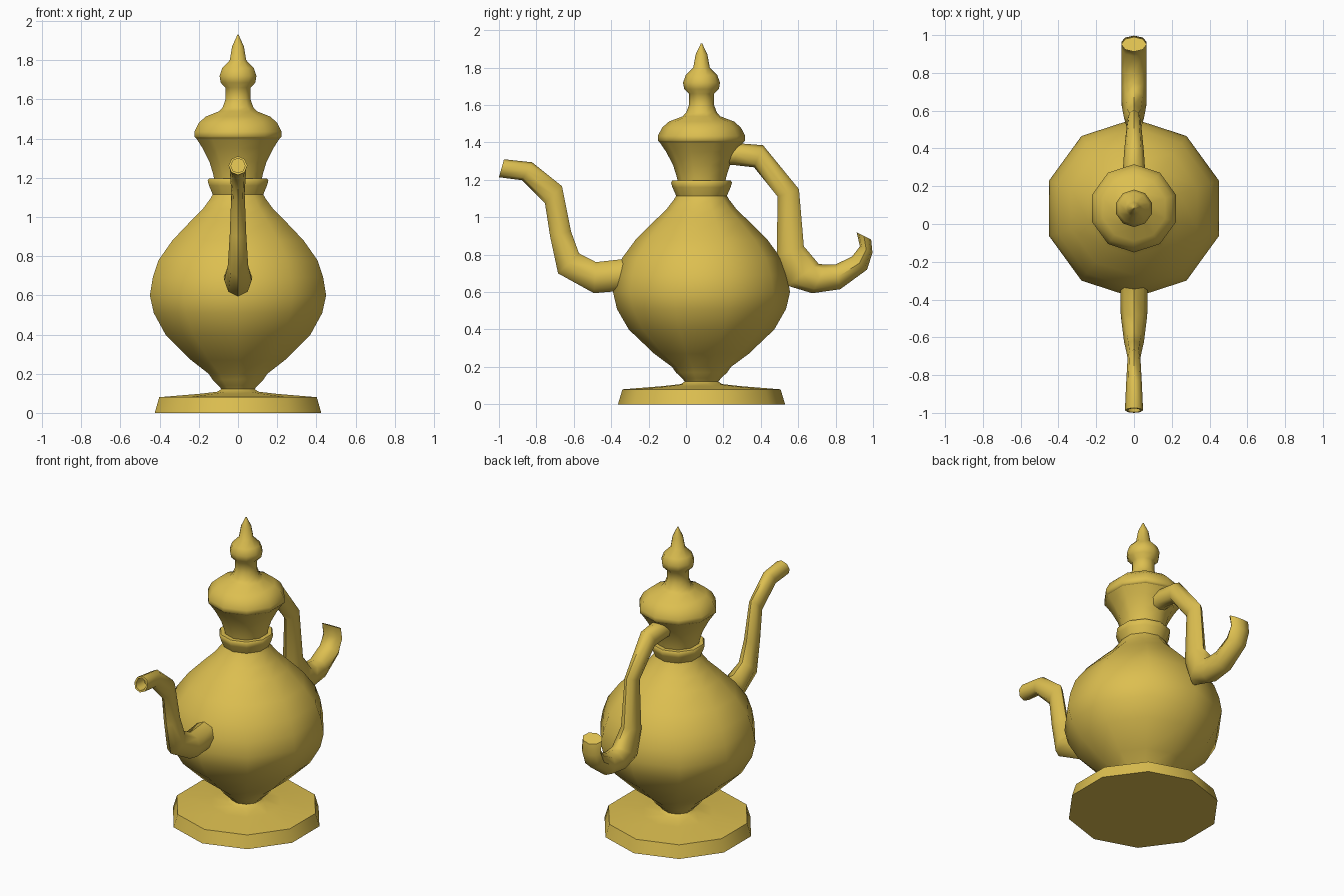
import bpy, bmesh, math
from mathutils import Vector

if "Cube" in bpy.data.objects:
    bpy.data.objects.remove(bpy.data.objects["Cube"])

gold = bpy.data.materials.new("gold")
gold.diffuse_color = (0.72, 0.52, 0.08, 1)
gold.use_nodes = True
gold.node_tree.nodes["Principled BSDF"].inputs["Base Color"].default_value = gold.diffuse_color
AXIS_Y = 0.083


def finish(name, bm, angle):
    bmesh.ops.recalc_face_normals(bm, faces=bm.faces)
    me = bpy.data.meshes.new(name)
    bm.to_mesh(me)
    bm.free()
    ob = bpy.data.objects.new(name, me)
    bpy.context.collection.objects.link(ob)
    me.materials.append(gold)
    bpy.ops.object.select_all(action='DESELECT')
    ob.select_set(True)
    bpy.context.view_layer.objects.active = ob
    bpy.ops.object.shade_smooth_by_angle(angle=math.radians(angle))
    return ob


def bridge(bm, a, b):
    n = len(a)
    for i in range(n):
        j = (i + 1) % n
        bm.faces.new((a[i], a[j], b[j], b[i]))


def lathe(name, profile, n=10):
    """Ten-sided turned shape; profile gives half width across the front and height."""
    bm = bmesh.new()
    rings = []
    for w, z in profile:
        r = w / math.cos(math.pi / n)
        rings.append([bm.verts.new((r * math.cos(math.pi / 2 + k * math.tau / n),
                                    AXIS_Y + r * math.sin(math.pi / 2 + k * math.tau / n), z))
                      for k in range(n)])
    for a, b in zip(rings, rings[1:]):
        bridge(bm, a, b)
    bm.faces.new(rings[0])
    bm.faces.new(rings[-1])
    return finish(name, bm, 50)


def tube(name, sections, n=8, hollow=False):
    """Swept tube; each section is (y, z) of one edge, (y, z) of the other, half width in x."""
    bm = bmesh.new()
    rings = []
    for y1, z1, y2, z2, w in sections:
        c = Vector((0, (y1 + y2) / 2, (z1 + z2) / 2))
        h = Vector((0, (y1 - y2) / 2, (z1 - z2) / 2))
        rings.append([bm.verts.new(c + h * math.cos(k * math.tau / n)
                                   + Vector((w * math.sin(k * math.tau / n), 0, 0)))
                      for k in range(n)])
    for a, b in zip(rings, rings[1:]):
        bridge(bm, a, b)
    bm.faces.new(rings[0])
    end = bm.faces.new(rings[-1])
    bm.normal_update()
    bmesh.ops.recalc_face_normals(bm, faces=bm.faces)
    if hollow:
        bmesh.ops.inset_region(bm, faces=[end], thickness=0.012)
        bmesh.ops.translate(bm, verts=end.verts, vec=-end.normal * 0.0)
        inner = bmesh.ops.extrude_discrete_faces(bm, faces=[end])["faces"][0]
        bmesh.ops.translate(bm, verts=inner.verts, vec=(0, 0.08, 0))
    return finish(name, bm, 50)


# Foot, belly and flared neck
lathe("pot_body", [
    (0.425, 0), (0.402, 0.08), (0.20, 0.097), (0.105, 0.108), (0.085, 0.122),
    (0.10, 0.14), (0.13, 0.17), (0.15, 0.20), (0.24, 0.27), (0.37, 0.40),
    (0.43, 0.51), (0.45, 0.60), (0.435, 0.69), (0.405, 0.78), (0.335, 0.88),
    (0.24, 0.98), (0.18, 1.04), (0.14, 1.095), (0.129, 1.115), (0.148, 1.16),
    (0.155, 1.185), (0.148, 1.197), (0.122, 1.197), (0.127, 1.22), (0.145, 1.28),
    (0.18, 1.35), (0.212, 1.40)])

# Domed lid with finial
lathe("lid", [
    (0.212, 1.40), (0.222, 1.41), (0.222, 1.435), (0.20, 1.48), (0.165, 1.512),
    (0.095, 1.54), (0.078, 1.56), (0.064, 1.60), (0.064, 1.66), (0.088, 1.685),
    (0.094, 1.72), (0.08, 1.76), (0.042, 1.80), (0.03, 1.87), (0.003, 1.93)])

# Handle curling up at its lower end
tube("handle", [
    (0.19, 1.39, 0.19, 1.28, 0.06), (0.29, 1.395, 0.25, 1.28, 0.06),
    (0.412, 1.385, 0.364, 1.267, 0.052), (0.604, 1.15, 0.49, 1.11, 0.036),
    (0.63, 0.845, 0.485, 0.79, 0.052), (0.71, 0.75, 0.54, 0.635, 0.065),
    (0.75, 0.747, 0.674, 0.594, 0.067), (0.80, 0.748, 0.824, 0.615, 0.067),
    (0.888, 0.79, 0.968, 0.72, 0.067), (0.93, 0.845, 0.997, 0.81, 0.067),
    (0.912, 0.92, 0.99, 0.88, 0.067)])

# Spout with open mouth
tube("spout", [
    (-0.28, 0.775, -0.28, 0.61, 0.072), (-0.348, 0.775, -0.38, 0.604, 0.072),
    (-0.481, 0.76, -0.492, 0.594, 0.07), (-0.572, 0.807, -0.684, 0.70, 0.052),
    (-0.615, 0.925, -0.727, 0.90, 0.042), (-0.663, 1.166, -0.754, 1.075, 0.034),
    (-0.823, 1.294, -0.877, 1.198, 0.042), (-0.973, 1.31, -1.0, 1.214, 0.048)],
    hollow=True)
